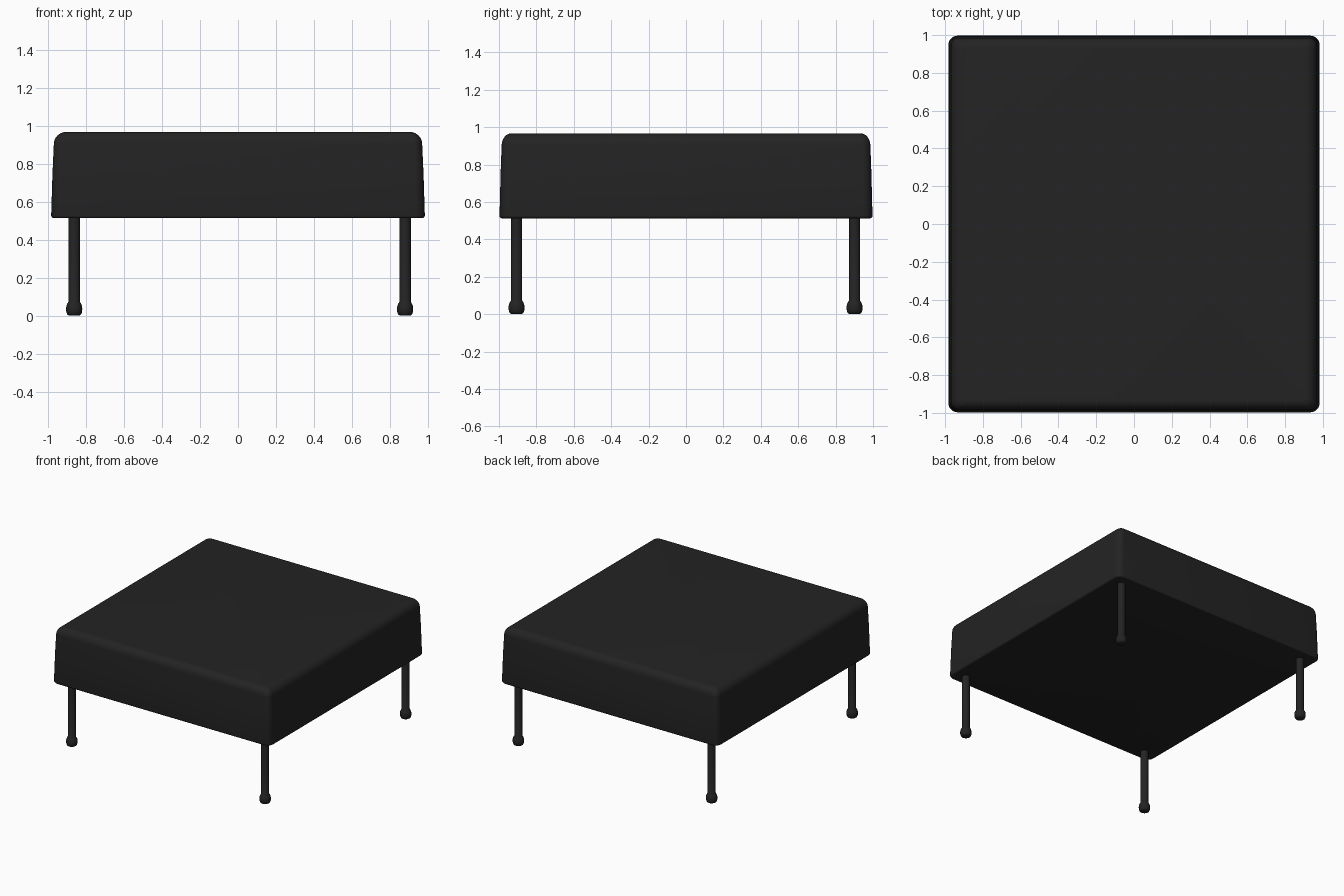
import bpy, bmesh, math

if "Cube" in bpy.data.objects:
    bpy.data.objects.remove(bpy.data.objects["Cube"])

black = bpy.data.materials.new("soft_black")
black.diffuse_color = (0.017, 0.017, 0.017, 1)
black.use_nodes = True
black.node_tree.nodes["Principled BSDF"].inputs["Base Color"].default_value = black.diffuse_color


def finish(name, bm, angle):
    bmesh.ops.recalc_face_normals(bm, faces=bm.faces)
    mesh = bpy.data.meshes.new(name)
    bm.to_mesh(mesh)
    bm.free()
    mesh.materials.append(black)
    ob = bpy.data.objects.new(name, mesh)
    bpy.context.collection.objects.link(ob)
    bpy.ops.object.select_all(action='DESELECT')
    ob.select_set(True)
    bpy.context.view_layer.objects.active = ob
    bpy.ops.object.shade_smooth_by_angle(angle=math.radians(angle))
    return ob


def loft(bm, rings):
    loops = [[bm.verts.new(p) for p in ring] for ring in rings]
    n = len(loops[0])
    for a, b in zip(loops, loops[1:]):
        for i in range(n):
            j = (i + 1) % n
            bm.faces.new((a[i], a[j], b[j], b[i]))
    bm.faces.new(loops[0][::-1])
    bm.faces.new(loops[-1])


def rounded_rect(hx, hy, r, z, steps=6):
    pts = []
    for k, (sx, sy) in enumerate([(1, 1), (-1, 1), (-1, -1), (1, -1)]):
        for i in range(steps + 1):
            a = math.pi / 2 * (k + i / steps)
            pts.append((sx * (hx - r) + r * math.cos(a),
                        sy * (hy - r) + r * math.sin(a), z))
    return pts


# Upholstered seat: slightly tapered block with soft top and bottom edges
HX, HY, Z0, Z1 = 0.983, 0.997, 0.513, 0.967
TOP_R, BOT_R = 0.065, 0.014
levels = []  # (inset, height)
for i in range(5):
    a = math.pi / 2 * i / 4
    levels.append((BOT_R * (1 - math.sin(a)), Z0 + BOT_R * (1 - math.cos(a))))
levels.append((0.007, 0.75))
for i in range(9):
    a = math.pi / 2 * i / 8
    levels.append((0.014 + TOP_R * (1 - math.cos(a)),
                   Z1 - TOP_R * (1 - math.sin(a))))
bm = bmesh.new()
loft(bm, [rounded_rect(HX - d, HY - d * 0.8, max(0.05 - d * 0.35, 0.01), z)
          for d, z in levels])
finish("seat", bm, 40)

# Four round legs, each ending in a ball foot with a flattened base
LEG_PROFILE = [(0.026, 0.0), (0.036, 0.006), (0.041, 0.018), (0.043, 0.035),
               (0.041, 0.051), (0.036, 0.064), (0.030, 0.073), (0.030, 0.53)]
SIDES = 24
for side, x in (("left", -0.862), ("right", 0.879)):
    for end, y in (("front", -0.906), ("back", 0.901)):
        bm = bmesh.new()
        loft(bm, [[(x + r * math.cos(2 * math.pi * i / SIDES),
                    y + r * math.sin(2 * math.pi * i / SIDES), z)
                   for i in range(SIDES)] for r, z in LEG_PROFILE])
        finish(f"{end}_{side}_leg", bm, 40)
